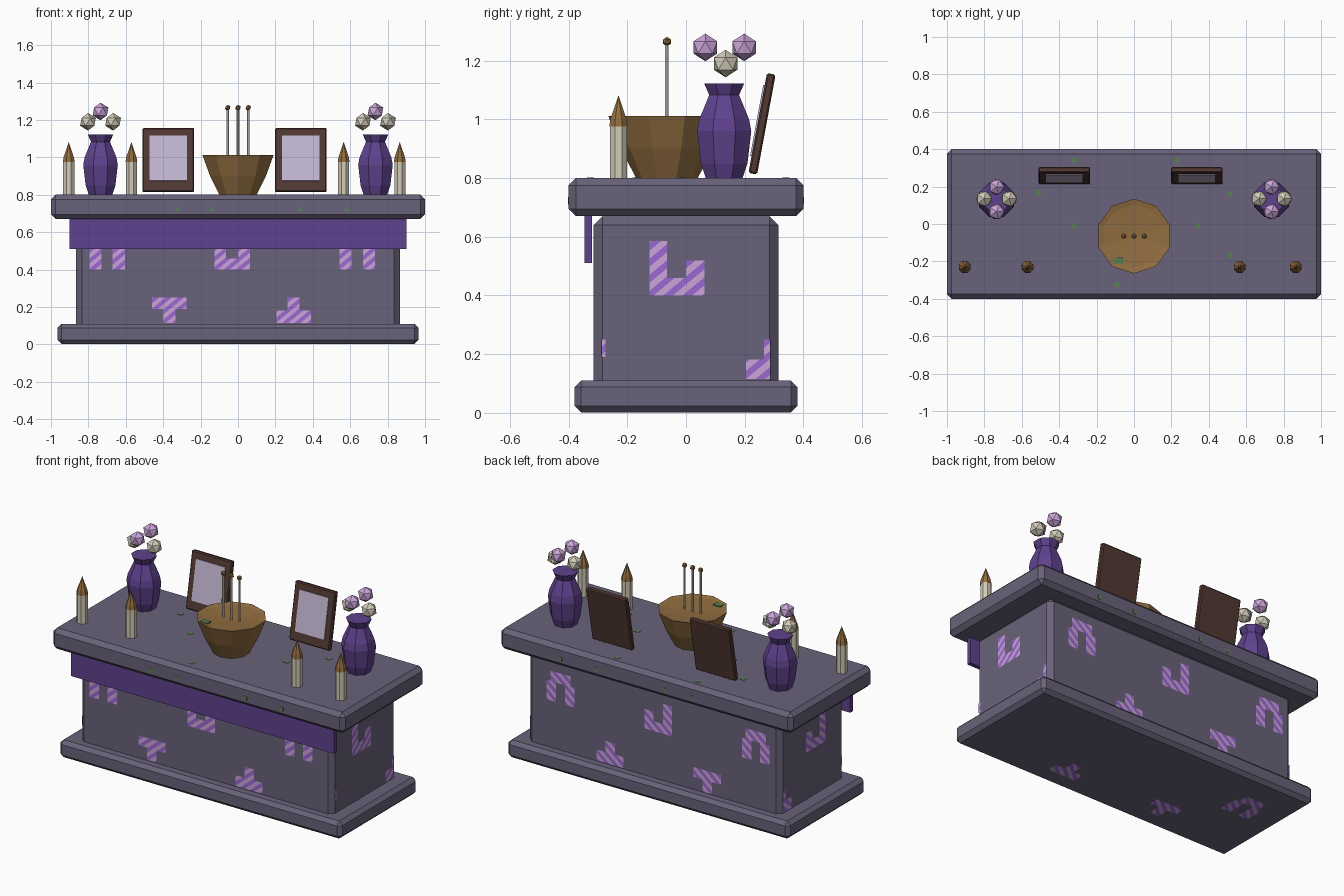
import bpy, bmesh, math
from mathutils import Vector, Matrix

if "Cube" in bpy.data.objects:
    bpy.data.objects.remove(bpy.data.objects["Cube"])


def srgb(r, g, b):
    f = lambda c: ((c / 255 + 0.055) / 1.055) ** 2.4 if c > 10 else c / 3295
    return (f(r), f(g), f(b), 1)


def mat(name, *rgb):
    m = bpy.data.materials.new(name)
    m.diffuse_color = srgb(*rgb)
    m.use_nodes = True
    m.node_tree.nodes["Principled BSDF"].inputs["Base Color"].default_value = m.diffuse_color
    return m


STONE = mat("grey_violet_stone", 105, 98, 122)
PURPLE = mat("deep_purple", 96, 66, 142)
GLYPH = mat("bright_purple", 156, 104, 212)
PINK = mat("pink_lilac", 203, 165, 217)
BRONZE = mat("bronze", 146, 110, 64)
CREAM = mat("cream", 210, 203, 184)
WOOD = mat("dark_wood", 82, 56, 50)
PICTURE = mat("pale_lilac", 194, 182, 210)
MOSS = mat("moss_green", 88, 128, 82)


def finish(name, bm, *mats):
    me = bpy.data.meshes.new(name)
    bm.to_mesh(me)
    bm.free()
    for m in mats:
        me.materials.append(m)
    ob = bpy.data.objects.new(name, me)
    bpy.context.collection.objects.link(ob)
    return ob


def box(name, x, y, z, m, bevel=0.0, lean=0.0):
    """Box from (min, max) ranges, optionally chamfered and leaned about x."""
    bm = bmesh.new()
    size = Vector((x[1] - x[0], y[1] - y[0], z[1] - z[0]))
    bmesh.ops.create_cube(bm, size=1, matrix=Matrix.Diagonal((*size, 1)))
    if bevel:
        bmesh.ops.bevel(bm, geom=bm.edges[:], offset=bevel, segments=1,
                        affect='EDGES', profile=0.5)
    ob = finish(name, bm, m)
    ob.location = (sum(x) / 2, sum(y) / 2, sum(z) / 2)
    ob.rotation_euler.x = lean
    return ob


def lathe(name, profile, sides, loc, m, turn=0.0):
    """Closed faceted solid of revolution; radius 0 gives a point."""
    bm = bmesh.new()
    rings = []
    for r, z in profile:
        if r == 0:
            rings.append([bm.verts.new((0, 0, z))])
        else:
            rings.append([bm.verts.new((r * math.cos(turn + math.tau * i / sides),
                                        r * math.sin(turn + math.tau * i / sides), z))
                          for i in range(sides)])
    for a, b in zip(rings, rings[1:]):
        for i in range(sides):
            j = (i + 1) % sides
            if len(b) == 1:
                bm.faces.new((a[i], a[j], b[0]))
            else:
                bm.faces.new((a[i], a[j], b[j], b[i]))
    bm.faces.new(rings[0][::-1])
    if len(rings[-1]) > 1:
        bm.faces.new(rings[-1])
    ob = finish(name, bm, m)
    ob.location = loc
    return ob


def ball(name, r, loc, m):
    bm = bmesh.new()
    bmesh.ops.create_icosphere(bm, subdivisions=1, radius=r)
    ob = finish(name, bm, m)
    ob.location = loc
    return ob


# Stone altar: plinth, body, top slab, cloth hanging in front
box("plinth", (-.965, .965), (-.38, .38), (.002, .11), STONE, .022)
box("body", (-.865, .865), (-.315, .315), (.05, .67), STONE, .03)
box("top_slab", (-1, 1), (-.4, .4), (.67, .8), STONE, .025)
box("front_cloth", (-.9, .9), (-.346, -.32), (.51, .672), PURPLE)


# Striped carvings, as rectangles (u0, u1, v0, v1) repeated on every side
def arch(c):
    return [(c - .095, c - .03, .4, .52), (c + .03, c + .095, .4, .52),
            (c - .07, c + .07, .52, .585)]


HOOK = [(-.125, -.065, .4, .585), (-.065, .0, .4, .46), (.0, .063, .4, .52)]
TEE = [(-.46, -.275, .19, .25), (-.40, -.335, .115, .19)]
STEP = [(.205, .39, .115, .182), (.265, .33, .182, .25)]


def carving(name, rects, place, limit, flip):
    bm = bmesh.new()
    for a, b, c, d in rects:
        a, b = max(a, -limit), min(b, limit)
        if b - a > .005:
            bm.faces.new([bm.verts.new((u, v, 0)) for u, v in
                          ((a, c), (b, c), (b, d), (a, d))])
    # cut diagonal stripes and colour every other one
    n, step = Vector((-1, 1.2, 0)).normalized(), .021
    for k in range(-45, 60):
        bmesh.ops.bisect_plane(bm, geom=bm.verts[:] + bm.edges[:] + bm.faces[:],
                               plane_co=n * k * step, plane_no=n, dist=1e-6)
    for f in bm.faces:
        f.material_index = math.floor(f.calc_center_median().dot(n) / step) % 2
    for v in bm.verts:
        v.co = place(v.co.x, v.co.y)
    if flip:
        bmesh.ops.reverse_faces(bm, faces=bm.faces[:])
    finish(name, bm, GLYPH, PINK)


ALL = arch(-.70) + arch(.637) + HOOK + TEE + STEP
carving("front_carving", ALL, lambda u, v: (u, -.317, v), .84, False)
carving("back_carving", ALL, lambda u, v: (u, .317, v), .84, True)
carving("right_carving", ALL, lambda u, v: (.867, u, v), .288, False)
carving("left_carving", ALL, lambda u, v: (-.867, u, v), .288, True)
carving("underside_carving", arch(-.70) + TEE + STEP,
        lambda u, v: (u, v - .38, 0), .9, True)

# Moss flecks on the slab: top, then front/back, then ends
for x, y in ((-.32, .34), (.23, .34), (.51, .16), (-.32, -.01), (.34, -.01),
             (.51, -.17), (-.09, -.325), (-.51, .17)):
    box("moss_top", (x - .014, x + .014), (y - .012, y + .012), (.799, .802), MOSS)
for x in (-.325, -.14, .33, .58):
    for y in (-.4, .4):
        box("moss_edge", (x - .011, x + .011), (y - .002, y + .002), (.71, .735), MOSS)
for y, z in ((.175, .768), (-.34, .72), (.365, .72), (-.14, .725)):
    for x in (-.999, .999):
        box("moss_end", (x - .001, x + .001), (y - .01, y + .01),
            (z - .015, z + .006), MOSS)

# Incense bowl with three sticks
lathe("incense_bowl", [(.105, .8), (.157, .9), (.2, 1.012), (.17, 1.005), (0, .992)],
      10, (0, -.065, 0), BRONZE, math.pi / 2)
box("bowl_patina", (-.11, -.06), (-.215, -.18), (1.003, 1.011), MOSS)
for x in (-.055, 0, .055):
    lathe("incense_stick", [(.007, .98), (.007, 1.265)], 6, (x, -.065, 0), CREAM)
    ball("incense_tip", .016, (x, -.065, 1.265), BRONZE)

# Candles
for x in (-.905, -.57, .565, .865):
    lathe("candle", [(.032, .8), (.032, .985)], 8, (x, -.23, 0), CREAM, math.pi / 8)
    lathe("candle_flame", [(.034, .975), (.03, 1.0), (0, 1.082)], 8,
          (x, -.23, 0), BRONZE, math.pi / 8)

# Vases with flower balls
for x in (-.735, .735):
    lathe("vase", [(.068, .8), (.086, .85), (.1, .96), (.092, 1.0),
                   (.055, 1.083), (.074, 1.123)], 8, (x, .13, 0), PURPLE, math.pi / 8)
    for s in (-1, 1):
        ball("lilac_flower", .047, (x, .132 + s * .066, 1.245), PINK)
        ball("cream_flower", .047, (x + s * .067, .135, 1.19), CREAM)

# Leaning picture frames
LEAN = math.radians(-10.5)
for x in (-.372, .336):
    box("picture_frame", (x - .138, x + .138), (.244, .274), (.812, 1.158),
        WOOD, .006, LEAN)
    p = box("picture", (x - .1, x + .1), (.24, .246), (.867, 1.113), PICTURE, 0, LEAN)
    # sit the picture just proud of the frame's leaning front
    p.location = Vector((x, .259, .985)) + Matrix.Rotation(LEAN, 3, 'X') @ Vector((0, -.017, .008))
